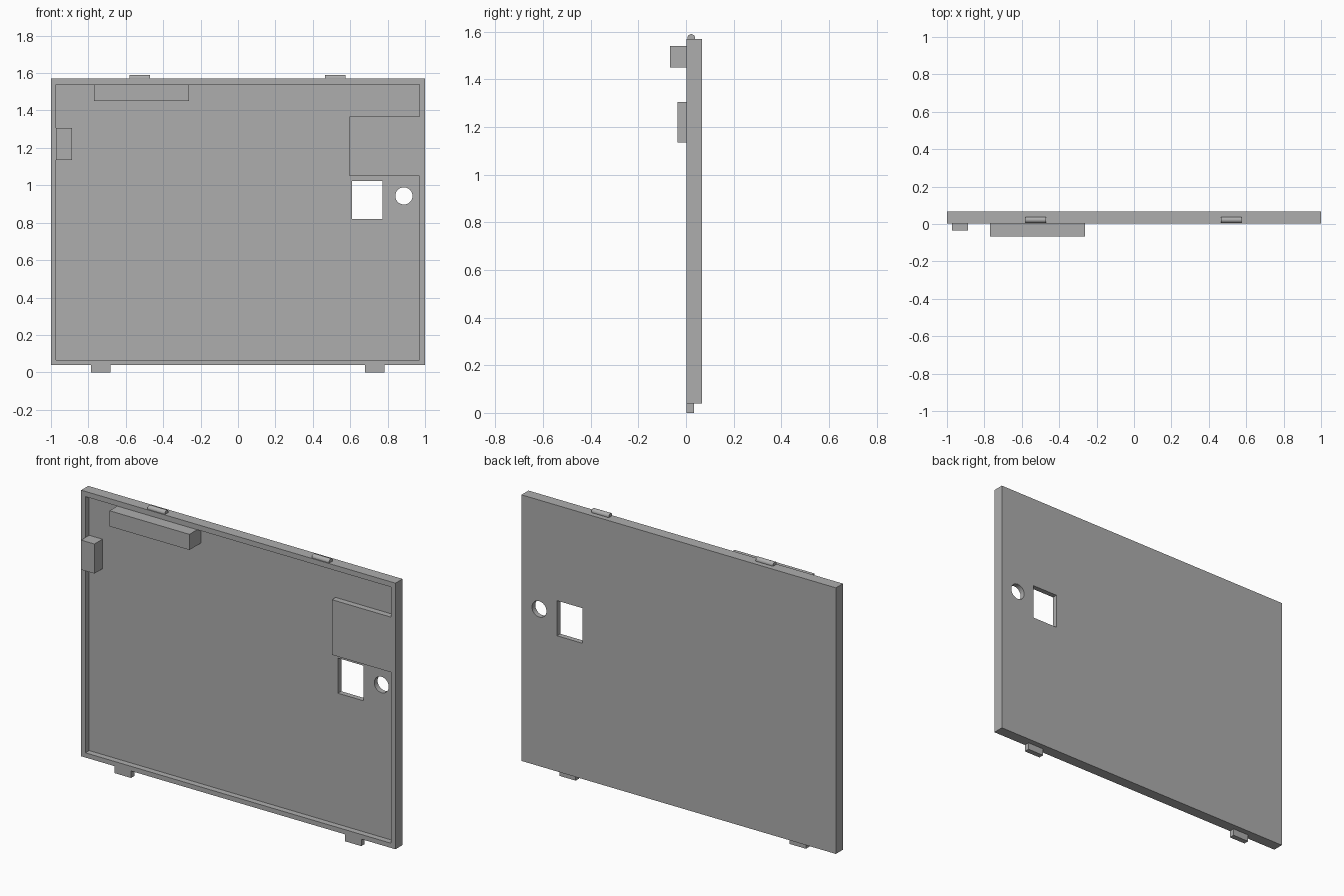
import bpy, bmesh, math

cube = bpy.data.objects.get("Cube")
if cube:
    bpy.data.objects.remove(cube)

grey = bpy.data.materials.new("plain grey")
grey.use_nodes = True
COLOUR = (0.42, 0.42, 0.42, 1)
grey.diffuse_color = COLOUR
grey.node_tree.nodes["Principled BSDF"].inputs["Base Color"].default_value = COLOUR

FRONT, FLOOR, BACK = 0.003, 0.037, 0.067


def prism(name, outline, y0, y1):
    """Extrude an x/z outline from y0 to y1."""
    bm = bmesh.new()
    face = bm.faces.new([bm.verts.new((x, y0, z)) for x, z in outline])
    ext = bmesh.ops.extrude_face_region(bm, geom=[face])
    verts = [v for v in ext["geom"] if isinstance(v, bmesh.types.BMVert)]
    bmesh.ops.translate(bm, verts=verts, vec=(0, y1 - y0, 0))
    bmesh.ops.recalc_face_normals(bm, faces=bm.faces)
    mesh = bpy.data.meshes.new(name)
    bm.to_mesh(mesh)
    bm.free()
    mesh.materials.append(grey)
    obj = bpy.data.objects.new(name, mesh)
    bpy.context.collection.objects.link(obj)
    return obj


def box(name, x0, x1, y0, y1, z0, z1):
    return prism(name, [(x0, z0), (x1, z0), (x1, z1), (x0, z1)], y0, y1)


def cut(target, cutter):
    mod = target.modifiers.new(cutter.name, "BOOLEAN")
    mod.operation = "DIFFERENCE"
    mod.solver = "EXACT"
    mod.object = cutter
    cutter.hide_render = True
    bpy.context.view_layer.objects.active = target
    bpy.ops.object.modifier_apply(modifier=mod.name)
    bpy.data.objects.remove(cutter)


# Panel with a shallow front pocket that leaves a rim and a side pad
panel = box("panel", -1, 1, FRONT, BACK, 0.04, 1.57)
L, R, PAD = -0.973, 0.97, 0.595
pocket = [(L, 0.067), (R, 0.067), (R, 1.05), (PAD, 1.05),
          (PAD, 1.367), (R, 1.367), (R, 1.54), (L, 1.54)]
cut(panel, prism("pocket_cutter", pocket, -0.1, FLOOR))

# Square window and round hole through the panel
cut(panel, box("window_cutter", 0.61, 0.773, -0.1, 0.2, 0.82, 1.022))
N = 32
circle = [(0.887 + 0.046 * math.cos(2 * math.pi * i / N),
           0.943 + 0.046 * math.sin(2 * math.pi * i / N)) for i in range(N)]
cut(panel, prism("round_hole_cutter", circle, -0.1, 0.2))

# Blocks standing on the pocket floor
box("long_block", -0.77, -0.262, -0.067, FLOOR, 1.45, 1.54)
box("small_block", L, -0.888, -0.036, FLOOR, 1.135, 1.305)

# Locating tabs along the bottom edge
for side, x in (("right", -0.735), ("left", 0.73)):
    box("bottom_tab_" + side, x - 0.052, x + 0.052, FRONT, 0.034, 0, 0.04)

# Rounded snap ridges along the top edge
for side, x in (("right", -0.525), ("left", 0.52)):
    bm = bmesh.new()
    bmesh.ops.create_cone(bm, cap_ends=True, segments=20, radius1=0.016,
                          radius2=0.016, depth=0.11)
    mesh = bpy.data.meshes.new("top_ridge_" + side)
    bm.to_mesh(mesh)
    bm.free()
    mesh.materials.append(grey)
    ridge = bpy.data.objects.new("top_ridge_" + side, mesh)
    ridge.rotation_euler = (0, math.pi / 2, 0)
    ridge.location = (x, 0.022, 1.574)
    bpy.context.collection.objects.link(ridge)
    bpy.ops.object.select_all(action="DESELECT")
    ridge.select_set(True)
    bpy.context.view_layer.objects.active = ridge
    bpy.ops.object.shade_smooth_by_angle(angle=math.radians(30))
